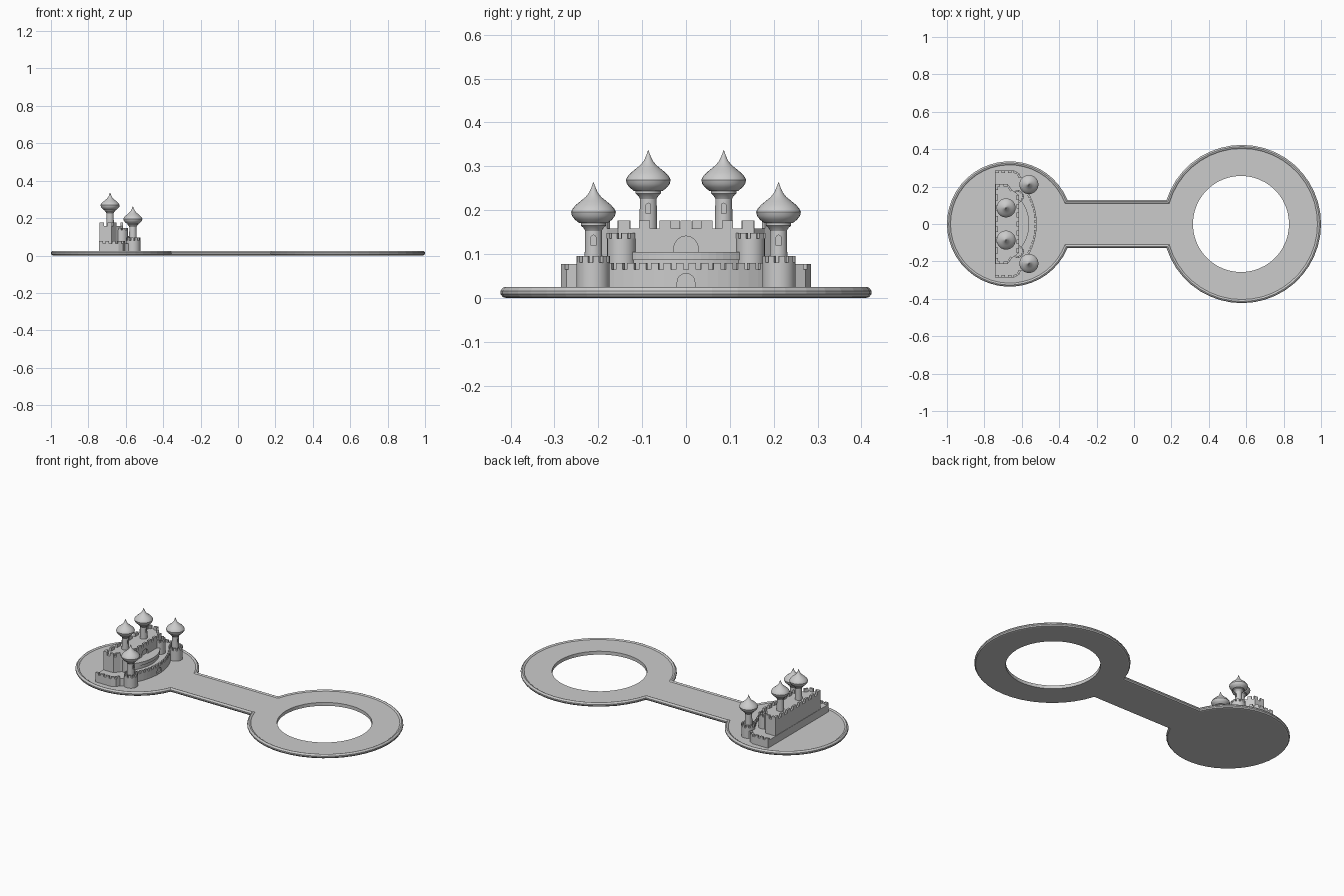
import bpy, bmesh
from math import sin, cos, pi, atan2, hypot, asin
from mathutils import Matrix, Vector

if "Cube" in bpy.data.objects:
    bpy.data.objects.remove(bpy.data.objects["Cube"])


def finish(name, bm, smooth=False):
    bmesh.ops.recalc_face_normals(bm, faces=bm.faces)
    me = bpy.data.meshes.new(name)
    bm.to_mesh(me)
    bm.free()
    ob = bpy.data.objects.new(name, me)
    bpy.context.collection.objects.link(ob)
    if smooth:
        bpy.ops.object.select_all(action='DESELECT')
        ob.select_set(True)
        bpy.context.view_layer.objects.active = ob
        bpy.ops.object.shade_smooth_by_angle(angle=0.5)
    return ob


def add_prism(bm, pts, z0, z1):
    f = bm.faces.new([bm.verts.new((x, y, z0)) for x, y in pts])
    top = bmesh.ops.extrude_face_region(bm, geom=[f])['geom']
    bmesh.ops.translate(bm, vec=(0, 0, z1 - z0),
                        verts=[v for v in top if isinstance(v, bmesh.types.BMVert)])


def prism(name, pts, z0, z1):
    bm = bmesh.new()
    add_prism(bm, pts, z0, z1)
    return finish(name, bm)


def lathe(name, profile, x, y, n=24):
    bm = bmesh.new()
    vs = [bm.verts.new((r, 0, z)) for r, z in profile]
    es = [bm.edges.new(p) for p in zip(vs, vs[1:])]
    bmesh.ops.spin(bm, geom=vs + es, cent=(0, 0, 0), axis=(0, 0, 1), angle=2 * pi, steps=n)
    bmesh.ops.remove_doubles(bm, verts=bm.verts, dist=1e-5)
    bmesh.ops.translate(bm, verts=bm.verts, vec=(x, y, 0))
    return finish(name, bm, True)


def merlons(name, path, z0, z1, width, pitch, thick=0.012):
    """Teeth evenly spaced along each straight part, just inside a ccw outline."""
    bm = bmesh.new()
    pts = [Vector(p) for p in path]
    lens = [(b - a).length for a, b in zip(pts, pts[1:])]
    total = sum(lens)
    n = max(1, round((total - width) / pitch))
    for i in range(n + 1):
        s = width / 2 + i * (total - width) / n
        k = 0
        while k < len(lens) - 1 and s > lens[k]:
            s -= lens[k]
            k += 1
        d = (pts[k + 1] - pts[k]).normalized()
        nrm = Vector((-d.y, d.x))
        c = pts[k] + d * s
        a, b = c - d * width / 2, c + d * width / 2
        add_prism(bm, [a, b, b + nrm * thick, a + nrm * thick], z0, z1)
    return finish(name, bm)


def ring_path(x, y, r, n=20):
    return [(x + r * cos(2 * pi * i / n), y + r * sin(2 * pi * i / n)) for i in range(n + 1)]


def arc(x_end, y_end, x_mid, n=16):
    """Front arc bulging toward +x, from -y to +y."""
    sag = x_mid - x_end
    r = (y_end ** 2 + sag ** 2) / (2 * sag)
    a = asin(y_end / r)
    return [(x_mid - r + r * cos(a * (2 * i / n - 1)), r * sin(a * (2 * i / n - 1)))
            for i in range(n + 1)]


def cut_arch(target, x0, x1, y, z0, z1, w):
    """Recess an arched opening along x."""
    r = w / 2
    pts = [(y - r, z0), (y + r, z0)] + [(y + r * cos(pi * i / 8), z1 - r + r * sin(pi * i / 8))
                                        for i in range(9)]
    bm = bmesh.new()
    add_prism(bm, pts, x0, x1)
    bmesh.ops.transform(bm, verts=bm.verts,
                        matrix=Matrix(((0, 0, 1, 0), (1, 0, 0, 0), (0, 1, 0, 0), (0, 0, 0, 1))))
    cutter = finish("arch_cutter", bm)
    m = target.modifiers.new("arch", 'BOOLEAN')
    m.operation, m.object, m.solver = 'DIFFERENCE', cutter, 'EXACT'
    bpy.context.view_layer.objects.active = target
    bpy.ops.object.modifier_apply(modifier=m.name)
    bpy.data.objects.remove(cutter)


# Base plate: disc + bar + ring with a bevelled raised rim
def plate_loop(bm, inset, z):
    r1, r2, h = 0.335 - inset, 0.423 - inset, 0.128 - inset
    a1, a2 = asin(h / r1), asin(h / r2)
    n = 40
    pts = [(-0.665 + r1 * cos(a1 + (2 * pi - 2 * a1) * i / n),
            r1 * sin(a1 + (2 * pi - 2 * a1) * i / n)) for i in range(n + 1)]
    pts += [(0.577 + r2 * cos(pi + a2 + (2 * pi - 2 * a2) * i / n),
             r2 * sin(pi + a2 + (2 * pi - 2 * a2) * i / n)) for i in range(n + 1)]
    return [bm.verts.new((x, y, z)) for x, y in pts]


def bridge(bm, a, b):
    for i in range(len(a)):
        j = (i + 1) % len(a)
        bm.faces.new((a[i], a[j], b[j], b[i]))


bm = bmesh.new()
rim = [(0.012, 0), (0.005, 0.002), (0, 0.009), (0, 0.016), (0.005, 0.023), (0.009, 0.025),
       (0.014, 0.024), (0.019, 0.02)]
loops = [plate_loop(bm, d, z) for d, z in rim]
for a, b in zip(loops, loops[1:]):
    bridge(bm, a, b)
holes = [[bm.verts.new((0.572 + 0.257 * cos(2 * pi * i / 48), 0.257 * sin(2 * pi * i / 48), z))
          for i in range(48)] for z in (0, 0.02)]
bridge(bm, *holes)
for outer, hole in ((loops[0], holes[0]), (loops[-1], holes[1])):
    edges = [bm.edges.get((l[i], l[i - 1])) for l in (outer, hole) for i in range(len(l))]
    bmesh.ops.triangle_fill(bm, use_beauty=True, edges=edges)
finish("base_plate", bm)

# Lower wall with curved front
G = 0.015
front = arc(-0.575, 0.185, -0.52)
side = [(-0.742, -0.285), (-0.64, -0.285), (-0.615, -0.272), (-0.605, -0.25), (-0.575, -0.235)]
lower = side + front + [(x, -y) for x, y in reversed(side)]
wall = prism("lower_wall", lower, G, 0.065)
cut_arch(wall, -0.528, -0.5, 0, 0.025, 0.056, 0.04)
merlons("lower_front_merlons", front, 0.064, 0.079, 0.017, 0.028)
merlons("lower_right_merlons", side[:4], 0.064, 0.077, 0.02, 0.032)
merlons("lower_left_merlons", [(x, -y) for x, y in reversed(side[:4])], 0.064, 0.077, 0.02, 0.032)

# Balcony tier with a thin ledge
for nm, y, xm, z0, z1 in (("balcony", 0.12, -0.568, 0.06, 0.088),
                          ("balcony_ledge", 0.128, -0.56, 0.086, 0.105)):
    a = arc(-0.605, y, xm)
    prism(nm, [(-0.66, -y)] + a + [(-0.66, y)], z0, z1)

# Upper keep
half = [(-0.74, -0.213), (-0.675, -0.213), (-0.65, -0.18), (-0.615, -0.155)]
keep_path = half + [(x, -y) for x, y in reversed(half)]
keep = prism("keep", keep_path, 0.05, 0.158)
cut_arch(keep, -0.624, -0.6, 0, 0.1, 0.141, 0.056)
merlons("keep_front_merlons", [half[-1], (half[-1][0], -half[-1][1])], 0.157, 0.177, 0.026, 0.047)
merlons("keep_back_merlons", [(-0.74, 0.213), (-0.74, -0.213)], 0.157, 0.177, 0.03, 0.055)
merlons("keep_right_merlons", half[:3], 0.157, 0.177, 0.024, 0.042)
merlons("keep_left_merlons", [(x, -y) for x, y in reversed(half[:3])], 0.157, 0.177, 0.024, 0.042)

# Domed towers, front bases and keep turrets
DOME = [(0, 0), (0.033, 0), (0.043, 0.008), (0.049, 0.016), (0.051, 0.025), (0.048, 0.032),
        (0.040, 0.041), (0.029, 0.05), (0.018, 0.059), (0.010, 0.069), (0.005, 0.08), (0, 0.094)]


def tower(name, x, y, z0, z1):
    shaft = lathe(name + "_shaft", [(0, z0), (0.0205, z0), (0.019, z1 - 0.018), (0.023, z1 - 0.011),
                                    (0.029, z1 - 0.006), (0.029, z1 + 0.001), (0, z1 + 0.001)], x, y)
    cut_arch(shaft, x + 0.014, x + 0.04, y, z1 - 0.052, z1 - 0.028, 0.011)
    lathe(name + "_dome", [(r, z + z1) for r, z in DOME], x, y)


def turret(name, x, y, r, z0, z1, teeth):
    lathe(name, [(0, z0), (r, z0), (r, z1 - teeth), (0, z1 - teeth)], x, y)
    merlons(name + "_merlons", ring_path(x, y, r)[:-1], z1 - teeth - 0.001, z1, 0.014, 0.024, 0.009)


for tag, s in (("right", -1), ("left", 1)):
    tower("back_tower_" + tag, -0.684, 0.086 * s, 0.15, 0.244)
    tower("front_tower_" + tag, -0.562, 0.211 * s, 0.07, 0.171)
    turret("front_tower_base_" + tag, -0.56, 0.212 * s, 0.038, G, 0.095, 0.014)
    turret("keep_turret_" + tag, -0.622, 0.147 * s, 0.033, 0.05, 0.148, 0.012)
